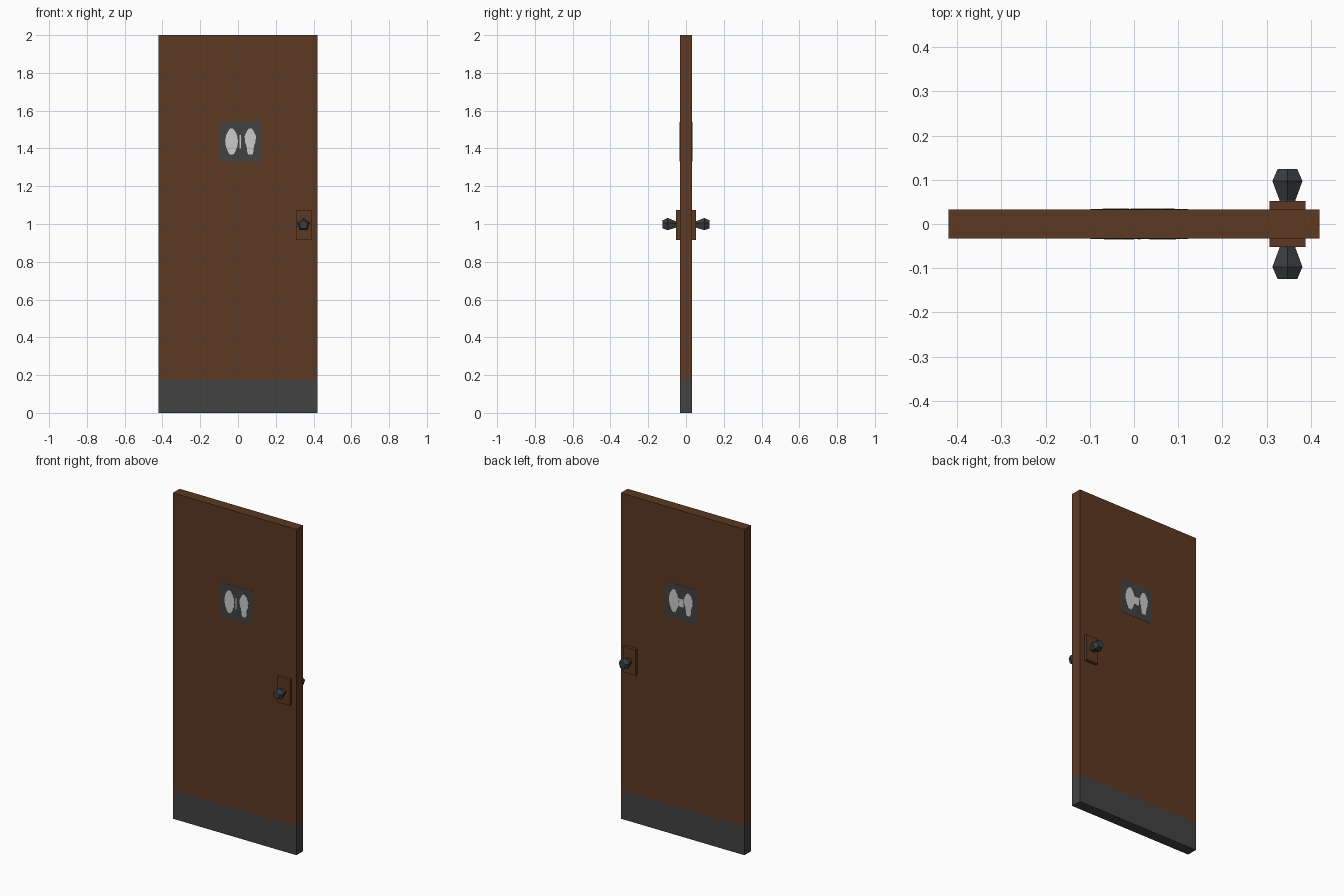
import bpy, bmesh, math
from mathutils import Vector

if "Cube" in bpy.data.objects:
    bpy.data.objects.remove(bpy.data.objects["Cube"])


def material(name, rgb):
    m = bpy.data.materials.new(name)
    m.diffuse_color = (*rgb, 1)
    m.use_nodes = True
    m.node_tree.nodes["Principled BSDF"].inputs["Base Color"].default_value = m.diffuse_color
    return m


BROWN = material("brown wood", (0.107, 0.040, 0.016))
GREY = material("dark grey", (0.054, 0.054, 0.055))
KNOB = material("knob metal", (0.044, 0.047, 0.051))
WHITE = material("pale grey", (0.60, 0.60, 0.60))


def finish(name, bm, *mats):
    bmesh.ops.recalc_face_normals(bm, faces=bm.faces)
    me = bpy.data.meshes.new(name)
    bm.to_mesh(me)
    bm.free()
    for m in mats:
        me.materials.append(m)
    ob = bpy.data.objects.new(name, me)
    bpy.context.collection.objects.link(ob)
    return ob


def box_mesh(lo, hi):
    bm = bmesh.new()
    bmesh.ops.create_cube(bm, size=1)
    for v in bm.verts:
        v.co = Vector([lo[i] + (v.co[i] + 0.5) * (hi[i] - lo[i]) for i in range(3)])
    return bm


def prism(name, outline, y0, y1, mat):
    """Extrude an (x, z) outline along y."""
    bm = bmesh.new()
    f = bm.faces.new([bm.verts.new((x, y0, z)) for x, z in outline])
    ext = bmesh.ops.extrude_face_region(bm, geom=[f])
    for v in ext["geom"]:
        if isinstance(v, bmesh.types.BMVert):
            v.co.y = y1
    return finish(name, bm, mat)


# Door slab, with the bottom band cut in and coloured by height
BAND = 0.175
bm = box_mesh((-0.42, -0.033, 0), (0.42, 0.033, 2))
bmesh.ops.bisect_plane(bm, geom=bm.verts[:] + bm.edges[:] + bm.faces[:],
                       plane_co=(0, 0, BAND), plane_no=(0, 0, 1))
for f in bm.faces:
    f.material_index = 1 if f.calc_center_median().z < BAND else 0
finish("door_slab", bm, BROWN, GREY)

# Sign figures: half widths at each height
SIGN_X = 0.012
LEFT = [(1.367, .010), (1.385, .020), (1.41, .030), (1.44, .034), (1.47, .029), (1.49, .019), (1.505, .008)]
RIGHT = [(1.367, .012), (1.385, .017), (1.41, .019), (1.435, .028), (1.465, .030), (1.49, .019), (1.505, .008)]
FIGURES = [("left_figure", -0.046, LEFT), ("right_figure", 0.053, RIGHT)]

# Knob: radius along y, five sided
KNOB_PROFILE = [(0.045, 0.019), (0.054, 0.019), (0.097, 0.0357), (0.124, 0.0235)]

for side, s in (("front", -1), ("back", 1)):
    # Knob backing plate
    y0, y1 = sorted((s * 0.032, s * 0.052))
    finish(side + "_knob_plate", box_mesh((0.306, y0, 0.915), (0.388, y1, 1.075)), BROWN)

    # Knob
    bm = bmesh.new()
    rings = []
    for y, r in KNOB_PROFILE:
        rings.append([bm.verts.new((0.347 + r * math.sin(i * math.tau / 5), s * y,
                                    0.996 + r * math.cos(i * math.tau / 5)))
                      for i in range(5)])
    for a, b in zip(rings, rings[1:]):
        for i in range(5):
            j = (i + 1) % 5
            bm.faces.new((a[i], a[j], b[j], b[i]))
    bm.faces.new(rings[0])
    bm.faces.new(rings[-1])
    finish(side + "_knob", bm, KNOB)

    # Sign panel
    y0, y1 = sorted((s * 0.032, s * 0.034))
    finish(side + "_sign", box_mesh((-0.098, y0, 1.33), (0.122, y1, 1.54)), GREY)

    # Two figures on the sign, turned round on the back
    for name, cx, prof in FIGURES:
        c = SIGN_X - s * cx
        outline = [(c + w, z) for z, w in prof] + [(c - w, z) for z, w in reversed(prof)]
        prism(side + "_" + name, outline, s * 0.0335, s * 0.0352, WHITE)

    # Divider between the figures, wider on the back
    w = 0.003 if s < 0 else 0.02
    h = 0.035 if s < 0 else 0.025
    prism(side + "_divider",
          [(SIGN_X - w, 1.435 - h), (SIGN_X + w, 1.435 - h),
           (SIGN_X + w, 1.435 + h), (SIGN_X - w, 1.435 + h)],
          s * 0.0335, s * 0.035, WHITE)
